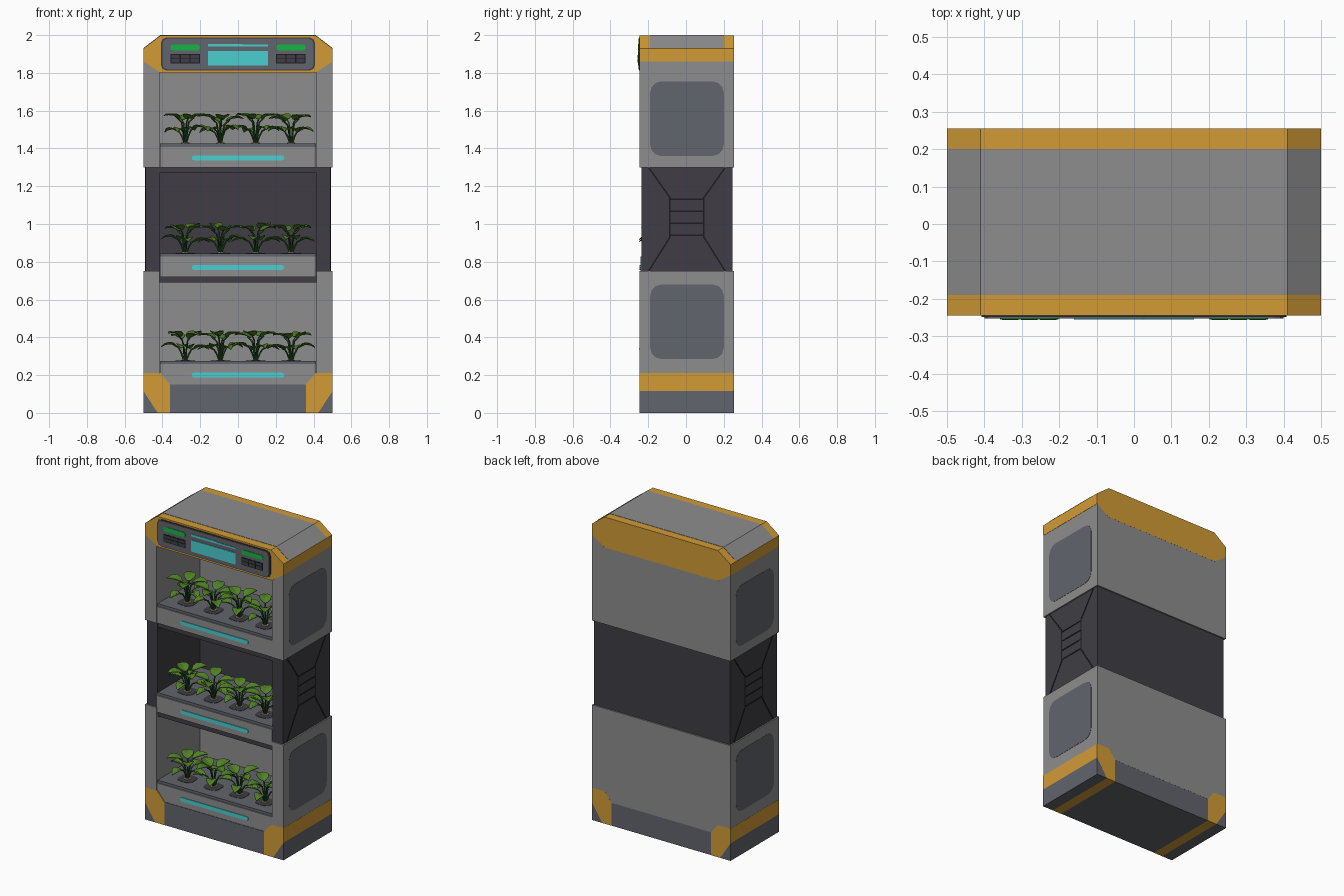
import bpy, bmesh, math, random
from mathutils import Vector

if "Cube" in bpy.data.objects:
    bpy.data.objects.remove(bpy.data.objects["Cube"])

random.seed(4)
Y0, Y1 = -0.245, 0.255          # cabinet front and back


def material(name, r, g, b):
    m = bpy.data.materials.new(name)
    m.diffuse_color = (r, g, b, 1)
    m.use_nodes = True
    m.node_tree.nodes["Principled BSDF"].inputs["Base Color"].default_value = m.diffuse_color
    return m


GREY = material("light grey", .27, .27, .275)
SLATE = material("slate grey", .12, .128, .15)
DARK = material("charcoal", .05, .048, .058)
BLACK = material("black", .012, .012, .014)
ORANGE = material("orange", .64, .33, .036)
CYAN = material("cyan light", .07, .62, .64)
GREEN = material("green light", .01, .45, .06)
LEAF = material("leaf green", .085, .23, .02)
STEM = material("stem green", .02, .09, .018)
SOIL = material("soil", .42, .33, .2)


def finish(name, bm, mat):
    bmesh.ops.recalc_face_normals(bm, faces=bm.faces)
    me = bpy.data.meshes.new(name)
    bm.to_mesh(me)
    bm.free()
    me.materials.append(mat)
    ob = bpy.data.objects.new(name, me)
    bpy.context.collection.objects.link(ob)
    return ob


def prism(name, pts, a, b, mat, axis='y'):
    """Extrude a 2D outline from a to b along an axis."""
    place = {'x': lambda u, v, w: (w, u, v),
             'y': lambda u, v, w: (u, w, v),
             'z': lambda u, v, w: (u, v, w)}[axis]
    bm = bmesh.new()
    lo = [bm.verts.new(place(u, v, a)) for u, v in pts]
    hi = [bm.verts.new(place(u, v, b)) for u, v in pts]
    bm.faces.new(lo)
    bm.faces.new(hi)
    n = len(pts)
    for i in range(n):
        j = (i + 1) % n
        bm.faces.new((lo[i], lo[j], hi[j], hi[i]))
    return finish(name, bm, mat)


def rect(u0, u1, v0, v1, r=0, seg=2):
    """Rectangle outline with optional rounded corners."""
    if r == 0:
        return [(u0, v0), (u1, v0), (u1, v1), (u0, v1)]
    out = []
    for k, (cu, cv) in enumerate(((u1 - r, v1 - r), (u0 + r, v1 - r), (u0 + r, v0 + r), (u1 - r, v0 + r))):
        for i in range(seg + 1):
            t = (k + i / seg) * math.pi / 2
            out.append((cu + r * math.cos(t), cv + r * math.sin(t)))
    return out


def flip(pts, s):
    return [(s * u, v) for u, v in pts]


# Orange head with grey roof strip
prism("head", [(-.41, 1.8), (.41, 1.8), (.5, 1.86), (.5, 1.93), (.41, 1.998),
               (-.41, 1.998), (-.5, 1.93), (-.5, 1.86)], Y0, Y1, ORANGE)
prism("roof_strip", [(-.5, 1.932), (.5, 1.932), (.411, 2.0), (-.411, 2.0)], -.19, .2, GREY)

# Control panel
prism("control_panel_rim", rect(-.408, .408, 1.812, 1.988, .03), Y0 - .004, Y0 + .01, DARK)
prism("control_panel", rect(-.4, .4, 1.818, 1.982, .027), Y0 - .007, Y0, SLATE)
prism("screen", rect(-.16, .16, 1.84, 1.915), Y0 - .01, Y0, CYAN)
prism("screen_line", [(-.16, 1.939), (.16, 1.939), (.16, 1.949), (.03, 1.949), (.02, 1.953), (-.16, 1.953)],
      Y0 - .01, Y0, CYAN)
for s in (-1, 1):
    c = s * .28
    prism("status_light", rect(c - .078, c + .078, 1.919, 1.95, .013), Y0 - .01, Y0, GREEN)
    prism("button_block", rect(c - .078, c + .078, 1.85, 1.9), Y0 - .0085, Y0, BLACK)
    for k in (-1, 0, 1):
        b = c + k * .051
        prism("button", rect(b - .022, b + .022, 1.855, 1.876), Y0 - .011, Y0, DARK)
        prism("button_top", rect(b - .022, b + .022, 1.88, 1.896), Y0 - .011, Y0, DARK)

# Side walls, side panels and feet
for s in (-1, 1):
    prism("upper_wall", flip([(.415, 1.3), (.499, 1.3), (.499, 1.86), (.415, 1.803)], s), Y0, Y1, GREY)
    prism("middle_wall", flip(rect(.415, .49, .74, 1.305), s), Y0 + .01, Y1 - .01, DARK)
    prism("lower_wall", flip(rect(.415, .499, .21, .75), s), Y0, Y1, GREY)
    for z0, z1 in ((1.36, 1.755), (.285, .68)):
        prism("side_panel", rect(-.19, .2, z0, z1, .06, 3), s * .49, s * .5005, SLATE, 'x')
    prism("foot_band", flip([(.36, 0), (.425, 0), (.5, .115), (.5, .21), (.41, .21), (.36, .15)], s),
          Y0, Y1, ORANGE)
    prism("foot_corner", flip([(.425, 0), (.5, 0), (.5, .115)], s), Y0, Y1, SLATE)

    # Hourglass vent drawn with thin strips
    lines = [((-.085, z), (.095, z)) for z in (.94, 1.003, 1.067, 1.13)]
    for t in (-1, 1):
        p = [(.005 + t * w, z) for w, z in ((.2, 1.295), (.09, 1.14), (.09, .93), (.2, .755))]
        lines += list(zip(p, p[1:]))
    for a, b in lines:
        a, b = Vector(a), Vector(b)
        d = (b - a).normalized() * .004
        n = Vector((-d.y, d.x))
        prism("vent_line", [tuple(q) for q in (a - d + n, b + d + n, b + d - n, a - d - n)],
              s * .485, s * .492, BLACK, 'x')

# Base and back walls
prism("base", rect(-.36, .36, 0, .15), Y0 + .001, Y1 - .001, SLATE)
prism("upper_back", rect(-.416, .416, 1.3, 1.801), .2, Y1 - .0005, GREY)
prism("middle_back", rect(-.416, .416, .69, 1.302), .199, Y1 - .01, DARK)
prism("lower_back", rect(-.416, .416, .149, .75), .2, Y1 - .0005, GREY)
prism("middle_ceiling", rect(-.416, .416, 1.27, 1.3), Y0 + .012, .2, DARK)
prism("middle_floor", rect(-.416, .416, .69, .722), Y0 + .012, .2, DARK)


def curve_tubes(name, paths, radius, mat):
    cu = bpy.data.curves.new(name, 'CURVE')
    cu.dimensions = '3D'
    cu.bevel_depth = radius
    cu.bevel_resolution = 0
    for path in paths:
        sp = cu.splines.new('POLY')
        sp.points.add(len(path) - 1)
        for p, co in zip(sp.points, path):
            p.co = (*co, 1)
    cu.materials.append(mat)
    bpy.context.collection.objects.link(bpy.data.objects.new(name, cu))


def add_leaf(bm, base, ang, r, h, length, half, tilt):
    """Broad folded leaf that arches outward from the stem tip."""
    out = Vector((math.cos(ang), math.sin(ang), 0))
    side = Vector((-out.y, out.x, 0))
    rows = []
    for t, w in ((0, .25), (.15, .8), (.4, 1), (.7, .72), (.9, .3), (1, .03)):
        mid = base + out * (r + t * length) + Vector((0, 0, h + tilt * t - .045 * t * t))
        lift = Vector((0, 0, .010 * w))
        rows.append([bm.verts.new(mid + side * half * w * k + lift * abs(k)) for k in (-1, 0, 1)])
    for p, q in zip(rows, rows[1:]):
        for i in (0, 1):
            bm.faces.new((p[i], p[i + 1], q[i + 1], q[i]))


# Three planted trays
for z in (.15, .72, 1.3):
    prism("tray", rect(-.414, .414, z, z + .108), Y0 + .004, .2, GREY)
    prism("tray_top", rect(-.414, .414, z + .106, z + .125), Y0 + .01, .2, SLATE)
    prism("tray_light", rect(-.245, .245, z + .037, z + .063, .012), Y0 - .001, Y0 + .01, CYAN)
    bm = bmesh.new()
    stems = []
    for i in range(4):
        base = Vector((-.28 + i * .187, -.12, z + .125))
        hole = rect(base.x - .052, base.x + .052, base.y - .052, base.y + .052, .03)
        prism("plant_hole", hole, base.z - .005, base.z + .002, DARK, 'z')
        ring = [(base.x + .022 * math.cos(k * math.pi / 4), base.y + .022 * math.sin(k * math.pi / 4))
                for k in range(8)]
        prism("plant_soil", ring, base.z - .005, base.z + .006, SOIL, 'z')
        turn = random.uniform(0, 6.28)
        for k in range(8):
            high = k % 2
            ang = turn + k * math.tau / 8 + random.uniform(-.15, .15)
            r, h = (.03, .128) if high else (.05, .078)
            h += random.uniform(-.01, .008)
            add_leaf(bm, base, ang, r, h, .095 if high else .08, .037 if high else .032,
                     .06 if high else .035)
            out = Vector((math.cos(ang), math.sin(ang), 0))
            stems.append([base + out * a + Vector((0, 0, b)) for a, b in
                          ((.006, 0), (r * .4, h * .5), (r * .7, h * .85), (r + .02, h + .006))])
    leaves = finish("leaves", bm, LEAF)
    sol = leaves.modifiers.new("thickness", 'SOLIDIFY')
    sol.thickness = .003
    curve_tubes("stems", stems, .0045, STEM)
